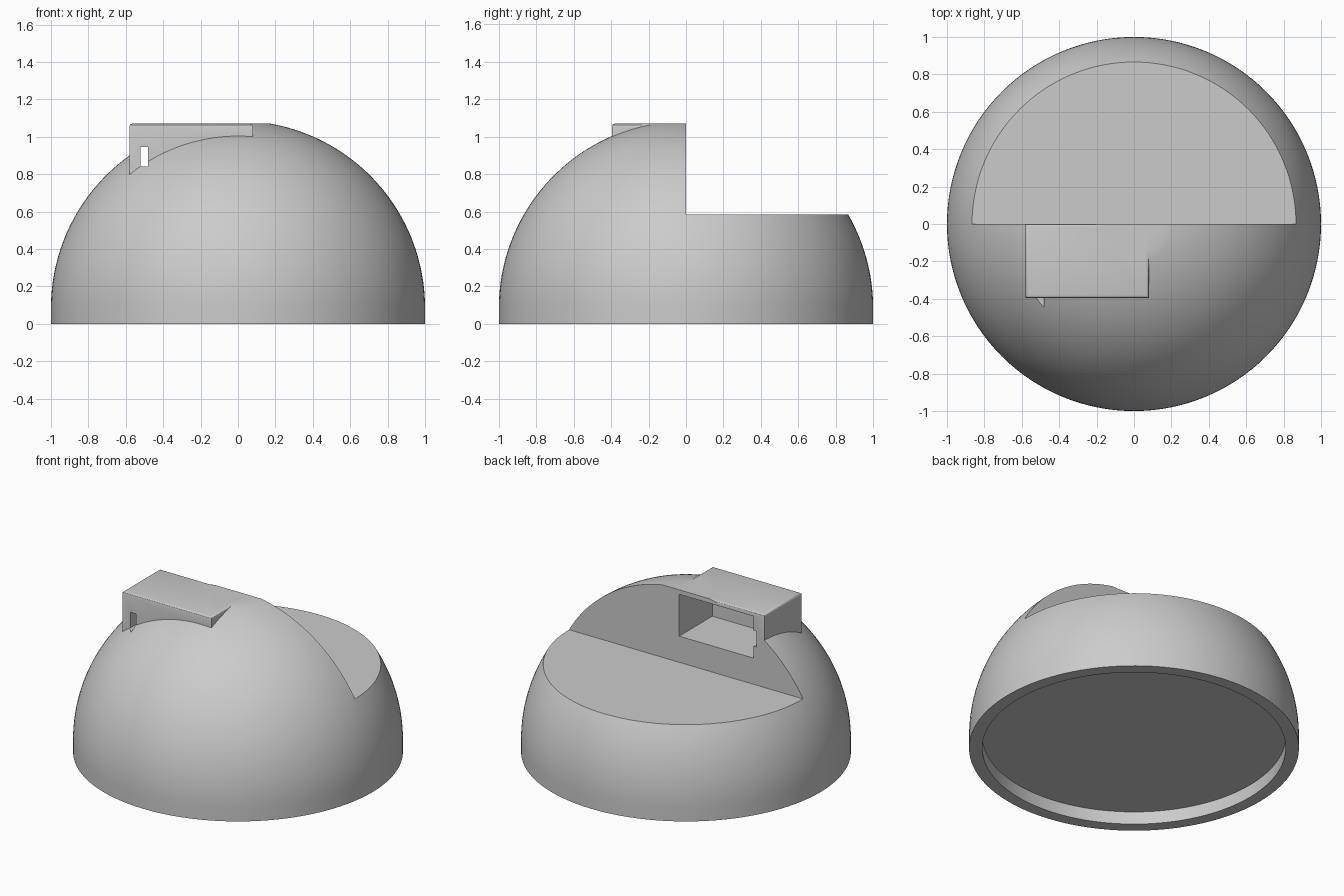
import bpy, bmesh, math
from mathutils import Vector

cube = bpy.data.objects.get("Cube")
if cube:
    bpy.data.objects.remove(cube, do_unlink=True)

CENTRE_Z = 0.085   # height of the sphere centre, also the depth of the base recess
TOP_Z = 1.07       # height of the flat top
STEP_Z = 0.585     # height of the rear ledge

grey = bpy.data.materials.new("plain grey")
grey.use_nodes = True
colour = (0.6, 0.6, 0.6, 1)
grey.diffuse_color = colour
grey.node_tree.nodes["Principled BSDF"].inputs["Base Color"].default_value = colour


def finish(name, bm):
    bmesh.ops.recalc_face_normals(bm, faces=bm.faces)
    mesh = bpy.data.meshes.new(name)
    bm.to_mesh(mesh)
    bm.free()
    mesh.materials.append(grey)
    obj = bpy.data.objects.new(name, mesh)
    bpy.context.collection.objects.link(obj)
    return obj


def box(name, low, high, bevel=0):
    """Box between two corners, with optionally rounded top edges."""
    low, high = Vector(low), Vector(high)
    bm = bmesh.new()
    bmesh.ops.create_cube(bm, size=1)
    for v in bm.verts:
        v.co = (low + high) / 2 + v.co * (high - low)
    if bevel:
        edges = [e for e in bm.edges if all(v.co.z > high.z - 0.001 for v in e.verts)]
        bmesh.ops.bevel(bm, geom=edges, offset=bevel, segments=3, profile=0.5, affect='EDGES')
    return finish(name, bm)


def lathe(name, profile, steps):
    bm = bmesh.new()
    verts = [bm.verts.new((r, 0, z)) for r, z in profile]
    edges = [bm.edges.new(pair) for pair in zip(verts, verts[1:])]
    bmesh.ops.spin(bm, geom=verts + edges, cent=(0, 0, 0), axis=(0, 0, 1),
                   angle=math.tau, steps=steps, use_duplicate=False)
    bmesh.ops.remove_doubles(bm, verts=bm.verts, dist=0.0001)
    return finish(name, bm)


def combine(target, other, operation):
    """Apply a boolean and discard the helper."""
    mod = target.modifiers.new(operation.lower(), 'BOOLEAN')
    mod.operation = operation
    mod.solver = 'EXACT'
    mod.object = other
    other.hide_render = True
    bpy.context.view_layer.objects.active = target
    bpy.ops.object.modifier_apply(modifier=mod.name)
    bpy.data.objects.remove(other, do_unlink=True)


# Dome with a straight foot, a flat top and a shallow recess underneath
profile = [(0, CENTRE_Z), (0.92, CENTRE_Z), (0.92, 0), (1, 0)]
end = math.asin(TOP_Z - CENTRE_Z)
for i in range(41):
    a = end * i / 40
    profile.append((math.cos(a), CENTRE_Z + math.sin(a)))
profile.append((0, TOP_Z))
dome = lathe("dome_body", profile, 128)

# Rear half cut down to a ledge
combine(dome, box("rear_cut", (-2, 0, STEP_Z), (2, 2, 2)), 'DIFFERENCE')

# Rectangular housing standing out of the dome
combine(dome, box("housing", (-0.58, -0.395, 0.7), (0.08, 0, TOP_Z), 0.015), 'UNION')

# Pocket open to the rear, and a narrow slot through to the front
combine(dome, box("pocket", (-0.5, -0.35, 0.76), (0.05, 0.1, 1.04)), 'DIFFERENCE')
combine(dome, box("slot", (-0.52, -0.6, 0.84), (-0.48, 0.1, 0.945)), 'DIFFERENCE')

# Smooth shading with sharp corners kept
bpy.ops.object.select_all(action='DESELECT')
dome.select_set(True)
bpy.context.view_layer.objects.active = dome
bpy.ops.object.shade_smooth_by_angle(angle=math.radians(30))
